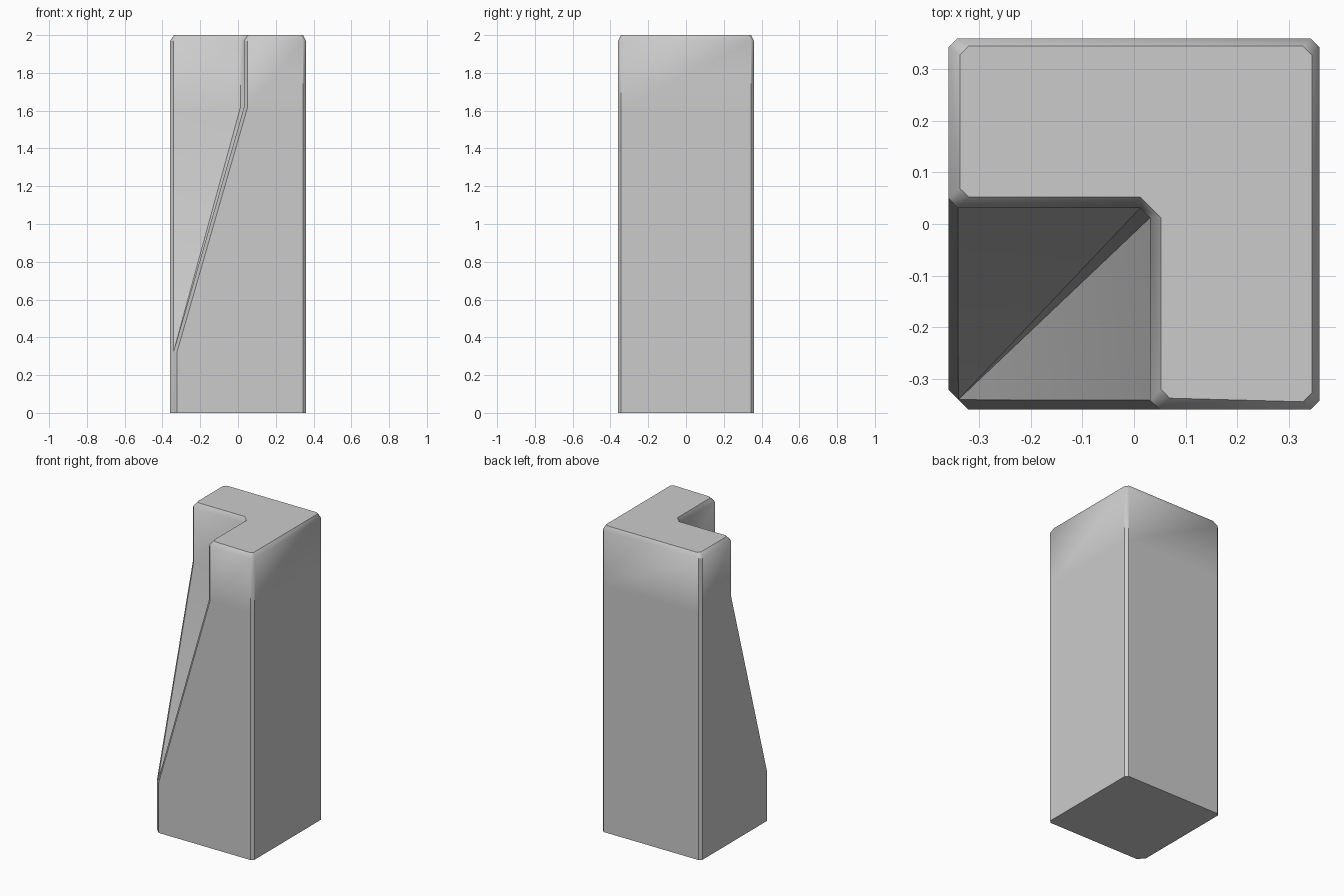
import bpy, bmesh, math

if "Cube" in bpy.data.objects:
    bpy.data.objects.remove(bpy.data.objects["Cube"])


def ring(outer, cham, front, wall, valley, edge, low):
    """Chamfered L outline, counter-clockwise, starting on the front side.
    outer: half size, front: notch edge on the front side, wall: notch wall,
    valley: start of inner chamfer, edge: end of the wall, low: left/front side."""
    r, c = outer, outer - cham
    right_back = [(c, -r), (r, -c), (r, c), (c, r), (low + cham, r), (low, c)]
    notch_left = [(low, front), (edge, wall), (valley, wall)]
    # the notch mirrors across its diagonal
    notch_front = [(y, x) for x, y in reversed(notch_left)]
    return notch_front[-1:] + right_back + notch_left + notch_front[:-1]


# column sections: the notch closes to a point on the front-left corner low down
column = ring(0.36, 0.017, 0.05, 0.031, 0.012, -0.342, -0.36)
base = ring(0.36, 0.017, -0.322, -0.341, -0.341, -0.341, -0.36)
top = ring(0.345, 0.017, 0.069, 0.052, 0.013, -0.32, -0.338)
sections = [(0, base), (0.325, base), (1.615, column), (1.97, column), (2.0, top)]

bm = bmesh.new()
loops = [[bm.verts.new((x, y, z)) for x, y in pts] for z, pts in sections]
n = len(column)
for a, b in zip(loops, loops[1:]):
    for i in range(n):
        j = (i + 1) % n
        bm.faces.new((a[i], a[j], b[j], b[i]))
bm.faces.new(loops[-1])
bm.faces.new(loops[0][::-1])
bmesh.ops.remove_doubles(bm, verts=bm.verts, dist=0.0005)
bmesh.ops.recalc_face_normals(bm, faces=bm.faces)

mesh = bpy.data.meshes.new("notched_pillar")
bm.to_mesh(mesh)
bm.free()
pillar = bpy.data.objects.new("notched_pillar", mesh)
bpy.context.collection.objects.link(pillar)

# soft top edge, crisp chamfers elsewhere
bpy.context.view_layer.objects.active = pillar
pillar.select_set(True)
bpy.ops.object.shade_smooth_by_angle(angle=math.radians(40))
